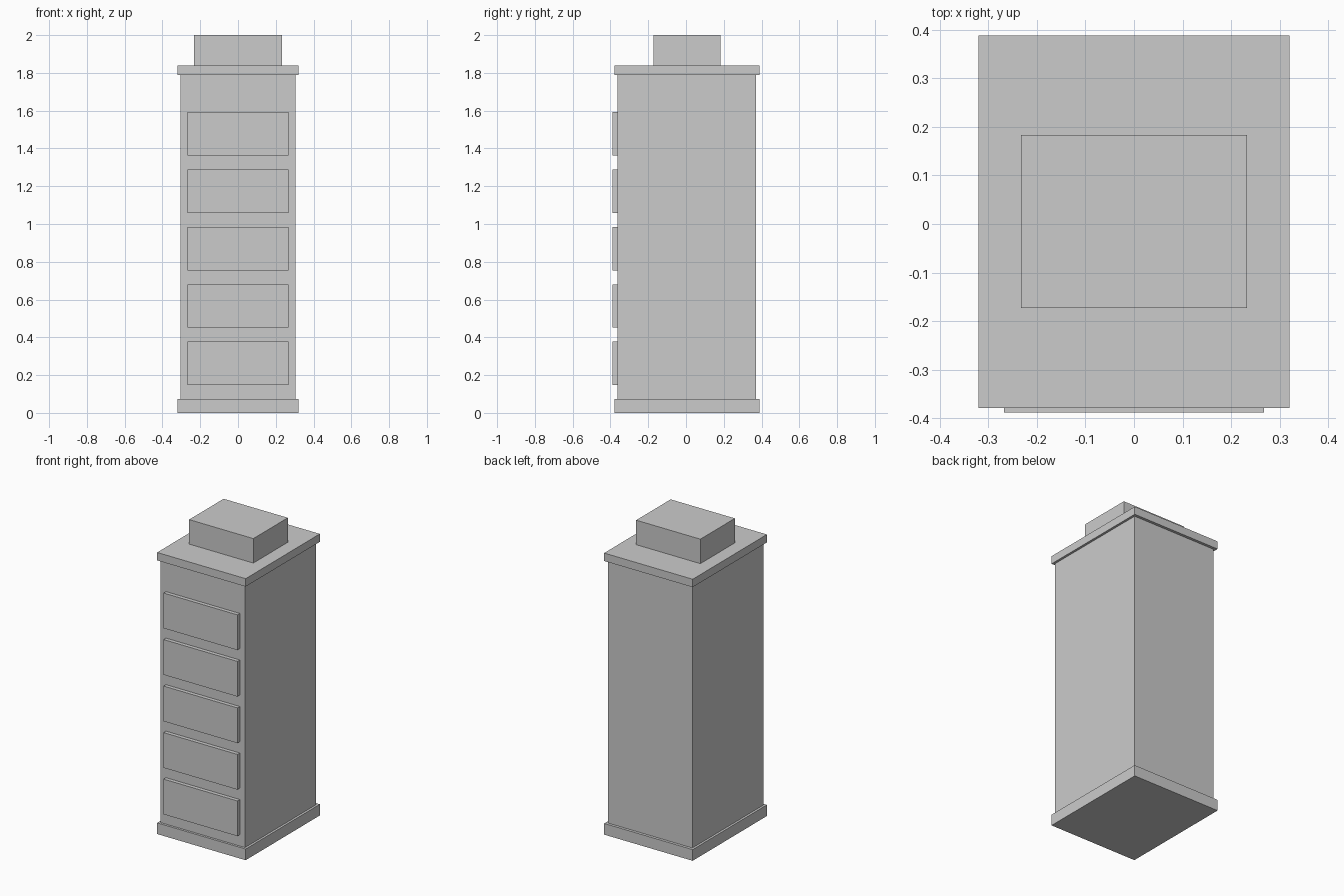
import bpy

cube = bpy.data.objects.get("Cube")
if cube:
    bpy.data.objects.remove(cube, do_unlink=True)

grey = bpy.data.materials.new("concrete grey")
grey.use_nodes = True
colour = (0.6, 0.6, 0.6, 1)
grey.diffuse_color = colour
grey.node_tree.nodes["Principled BSDF"].inputs["Base Color"].default_value = colour


def box(name, x, y, z):
    """Axis-aligned box from (low, high) ranges."""
    spans = (x, y, z)
    bpy.ops.mesh.primitive_cube_add(size=1, location=[(a + b) / 2 for a, b in spans])
    ob = bpy.context.object
    ob.name = name
    ob.scale = [b - a for a, b in spans]
    bpy.ops.object.transform_apply(location=False, rotation=False, scale=True)
    ob.data.materials.append(grey)
    return ob


# Tower body between a base plinth and a roof slab
slab_x, slab_y = (-0.32, 0.32), (-0.378, 0.388)
body_front = -0.363
box("base_plinth", slab_x, slab_y, (0, 0.073))
box("tower_body", (-0.305, 0.305), (body_front, 0.37), (0.073, 1.788))
box("roof_slab", slab_x, slab_y, (1.788, 1.84))

# Rooftop block
box("roof_block", (-0.232, 0.232), (-0.173, 0.183), (1.84, 2))

# Raised front panels, one per floor
for floor in range(5):
    bottom = 0.147 + floor * 0.304
    box(f"front_panel_{floor + 1}", (-0.267, 0.267), (-0.388, body_front), (bottom, bottom + 0.23))
